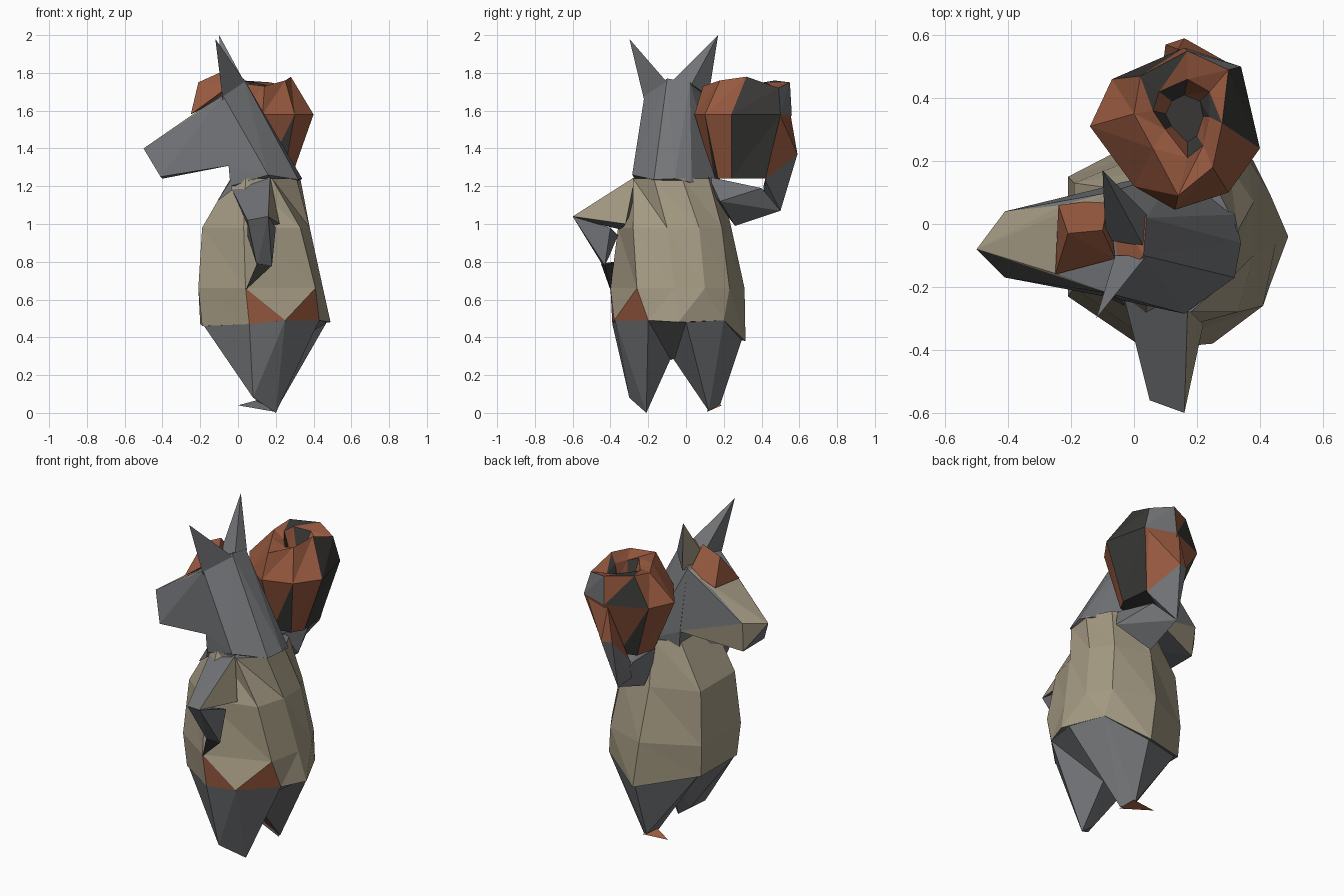
import bpy, bmesh
from mathutils import Vector

GREY, BEIGE, RUST, DARK = range(4)
MATS = []
for name, col in (("slate", (.17, .175, .185, 1)), ("sand", (.37, .32, .225, 1)),
                  ("rust", (.31, .10, .05, 1)), ("charcoal", (.04, .039, .037, 1))):
    m = bpy.data.materials.new(name)
    m.diffuse_color = col
    MATS.append(m)


def finish(name, bm):
    bmesh.ops.recalc_face_normals(bm, faces=bm.faces)
    me = bpy.data.meshes.new(name)
    bm.to_mesh(me)
    bm.free()
    for m in MATS:
        me.materials.append(m)
    ob = bpy.data.objects.new(name, me)
    bpy.context.collection.objects.link(ob)
    return ob


def hull(name, pts, paint=lambda n, c: GREY):
    """Faceted solid around a few corner points, coloured by facing and place."""
    bm = bmesh.new()
    for p in pts:
        bm.verts.new(p)
    bmesh.ops.convex_hull(bm, input=bm.verts)
    loose = [v for v in bm.verts if not v.link_faces]
    bmesh.ops.delete(bm, geom=loose, context='VERTS')
    bmesh.ops.recalc_face_normals(bm, faces=bm.faces)
    bm.normal_update()
    for f in bm.faces:
        f.material_index = paint(f.normal, f.calc_center_median())
    return finish(name, bm)


def loft(name, rings, paint, cap):
    """Triangulated skin over equal rings; paint(band, segment, half)."""
    bm = bmesh.new()
    vs = [[bm.verts.new(p) for p in r] for r in rings]
    n = len(rings[0])
    for i in range(len(vs) - 1):
        a, b = vs[i], vs[i + 1]
        for j in range(n):
            k = (j + 1) % n
            bm.faces.new((a[j], b[j], b[k])).material_index = paint(i, j, 0)
            bm.faces.new((a[j], b[k], a[k])).material_index = paint(i, j, 1)
    for r in (vs[0], vs[-1]):
        mid = bm.verts.new(sum((v.co for v in r), Vector()) / n)
        for j in range(n):
            bm.faces.new((r[j], r[(j + 1) % n], mid)).material_index = cap
    return finish(name, bm)


def ring(z, xy):
    return [(x, y, z) for x, y in xy]


# torso: tunic with two rust patches at the front hem
torso = [
    ring(1.24, [(-.04, -.2), (.04, -.26), (.18, -.28), (.31, -.17), (.33, -.02), (.26, .12), (.1, .18), (-.04, .11)]),
    ring(.98, [(-.19, -.2), (.03, -.36), (.33, -.28), (.38, -.1), (.38, .07), (.3, .19), (.08, .24), (-.19, .13)]),
    ring(.66, [(-.21, -.23), (.04, -.4), (.41, -.26), (.45, -.06), (.43, .1), (.35, .23), (.1, .31), (-.21, .15)]),
    [(-.19, -.22, .46), (.06, -.39, .47), (.25, -.38, .49), (.43, -.2, .49),
     (.49, -.04, .48), (.38, .2, .49), (.14, .315, .38), (-.2, .14, .47)],
]
loft("torso", torso, lambda i, j, h: RUST if i == 2 and h == 0 and j in (1, 2) else BEIGE, GREY)

# legs
hull("front_leg", [(-.18, -.22, .46), (.06, -.39, .47), (.25, -.375, .49), (.43, -.2, .49),
                   (.08, -.3, .08), (.2, -.21, 0), (.12, -.21, .06), (.15, -.08, .29)])
hull("back_leg", [(-.18, .13, .47), (.1, -.12, .45), (.47, 0, .48), (.38, .2, .49), (.14, .3, .4),
                  (.15, -.07, .29), (.3, .11, .36), (.2, .12, .01), (.14, .18, .04), (.1, .12, .06)],
     lambda n, c: RUST if n.y < -.2 and n.z < -.2 and c.z < .25 else GREY)
hull("crotch", [(.43, -.2, .49), (.3, .11, .36), (.15, -.08, .28), (.47, 0, .48), (-.12, -.08, .46)])
hull("back_foot", [(.2, .11, .005), (.16, .19, .04), (.11, .13, .07), (0, .17, .04)],
     lambda n, c: GREY if n.y < -.5 else RUST)

# arm resting on the hip
hull("hip_upper_arm", [(-.03, -.24, 1.18), (.17, -.27, 1.25), (.22, -.32, 1.0), (.06, -.34, .97),
                       (.16, -.6, 1.04), (.05, -.56, 1.02)],
     lambda n, c: BEIGE if n.z > .2 and n.x > -.3 else GREY)
hull("hip_forearm", [(.16, -.6, 1.04), (.05, -.56, 1.02), (.2, -.4, .98), (.05, -.36, .94),
                     (.1, -.44, .78), (.18, -.43, .78), (.15, -.41, .82)])
hull("hip_hand", [(.1, -.45, .79), (.18, -.43, .78), (.04, -.4, .65), (.14, -.38, .8)],
     lambda n, c: DARK)

# arm holding the bundle
hull("raised_upper_arm", [(.08, .1, 1.2), (.22, .12, 1.25), (.28, .18, 1.12), (.08, .22, 1.1),
                          (.1, .26, .99), (.11, .5, 1.07), (.2, .4, 1.19), (.08, .4, 1.19)])
hull("raised_forearm", [(.11, .5, 1.07), (.08, .41, 1.1), (.26, .42, 1.23), (.09, .41, 1.2),
                        (.16, .59, 1.37), (.1, .57, 1.37), (.32, .5, 1.57), (.14, .555, 1.57)],
     lambda n, c: RUST if c.z > 1.33 else GREY)

# neck and collar
hull("neck", [(-.08, -.22, 1.68), (-.08, .1, 1.69), (.03, -.1, 1.77), (.04, .02, 1.75),
              (-.05, -.24, 1.31), (-.05, .13, 1.31), (-.04, -.24, 1.2),
              (.16, -.285, 1.26), (.32, -.17, 1.235), (.34, -.06, 1.24), (.32, .03, 1.22),
              (.14, .17, 1.23), (-.04, .12, 1.2)],
     lambda n, c: RUST if n.z > .6 and c.z > 1.65 else GREY)
hull("collar", [(-.11, -.22, 1.12), (-.03, -.26, 1.18), (-.04, -.24, 1.23), (-.04, -.05, 1.24), (-.08, -.05, 1.17)])

# head with pale muzzle front
hull("head", [(-.5, -.08, 1.4), (-.41, .04, 1.42), (-.41, -.17, 1.25), (-.4, .02, 1.24),
              (-.24, -.16, 1.58), (-.23, .06, 1.58), (-.08, -.22, 1.68), (-.08, .1, 1.69),
              (-.04, -.24, 1.31), (-.04, .13, 1.31), (.03, -.1, 1.76)],
     lambda n, c: BEIGE if c.x < -.26 and n.y > -.6 and n.z > -.5 else GREY)
hull("forelock", [(-.25, -.16, 1.58), (-.24, .06, 1.6), (-.21, -.03, 1.75), (-.1, -.02, 1.8),
                  (-.06, -.11, 1.72), (-.08, .08, 1.67)], lambda n, c: RUST)

# ears
hull("front_ear", [(-.12, -.3, 1.98), (-.08, -.22, 1.65), (.04, -.1, 1.75), (-.06, -.1, 1.72)])
hull("back_ear", [(-.1, .17, 2), (-.06, .12, 1.68), (.04, .03, 1.74), (.03, -.07, 1.76), (-.09, -.05, 1.71)],
     lambda n, c: BEIGE if n.x < -.6 else GREY)

# hollow patchwork bundle on the shoulder, crumpled rim
bundle = [
    ring(1.24, [(.02, .28), (.06, .19), (.13, .15), (.24, .17), (.28, .24), (.26, .42), (.15, .43), (.05, .4)]),
    ring(1.58, [(-.14, .31), (0, .12), (.13, .045), (.3, .1), (.4, .24), (.34, .5), (.16, .56), (-.07, .46)]),
    [(.0, .35, 1.74), (.06, .24, 1.74), (.14, .09, 1.73), (.25, .18, 1.76),
     (.28, .32, 1.78), (.3, .49, 1.72), (.17, .55, 1.75), (.02, .47, 1.76)],
    [(.06, .36, 1.74), (.1, .3, 1.72), (.17, .21, 1.73), (.22, .25, 1.72),
     (.24, .34, 1.73), (.24, .42, 1.7), (.17, .46, 1.73), (.08, .42, 1.75)],
    ring(1.64, [(.1, .35), (.12, .31), (.17, .26), (.2, .28), (.22, .34), (.21, .39), (.16, .41), (.12, .39)]),
]
DARK_PATCHES = {(0, 2, 1), (0, 4, 0), (0, 4, 1), (0, 6, 1), (0, 0, 0), (1, 4, 0), (1, 4, 1),
                (1, 6, 1), (2, 4, 0), (2, 6, 1), (2, 7, 0)}


def patch(i, j, h):
    if i == 1 and j == 5:
        return GREY
    return DARK if (i == 3 and j % 2 == 0) or (i, j, h) in DARK_PATCHES else RUST


loft("shoulder_bundle", bundle, patch, DARK)
